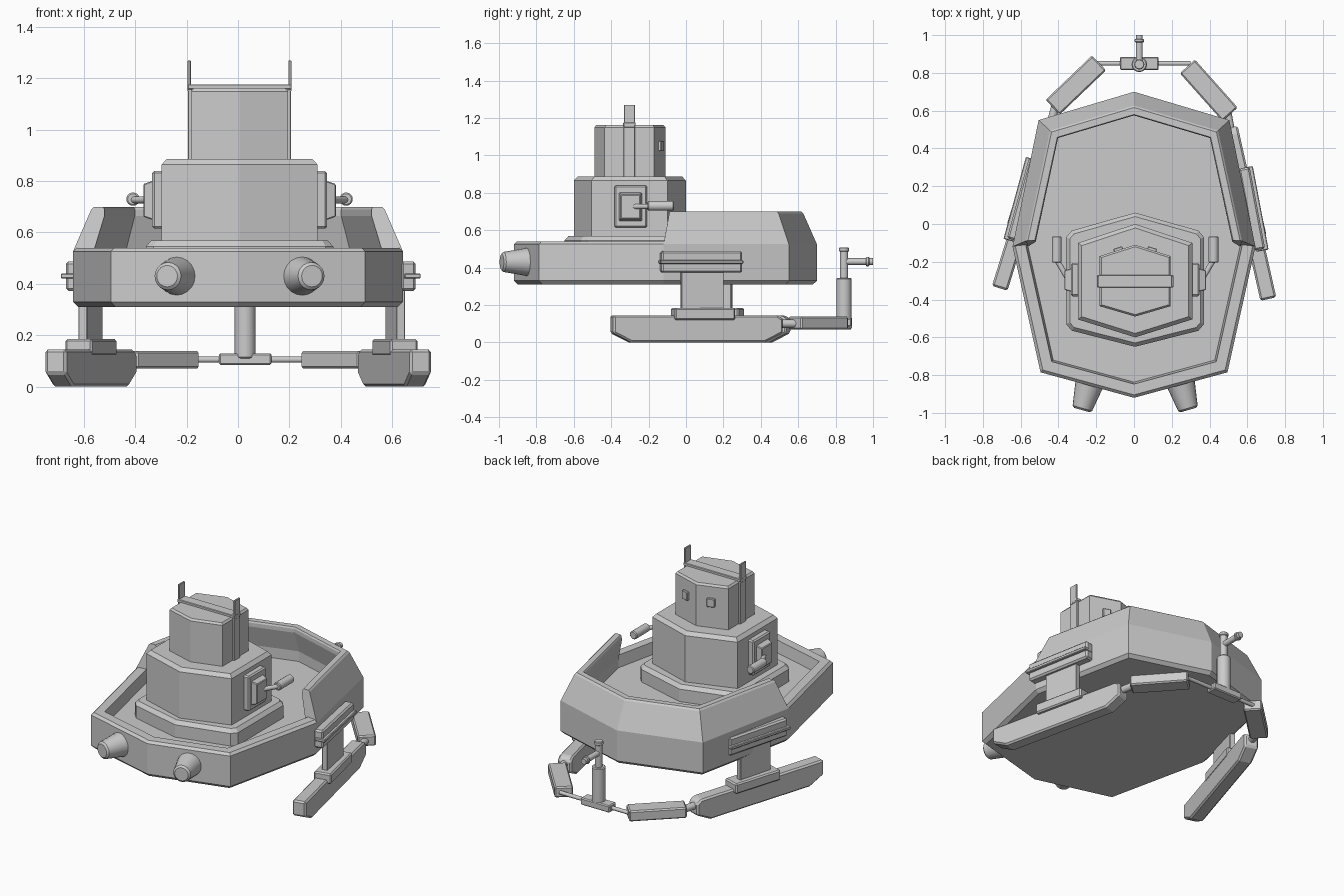
import bpy, bmesh
from math import radians, pi
from mathutils import Vector, Matrix

if "Cube" in bpy.data.objects:
    bpy.data.objects.remove(bpy.data.objects["Cube"])


def finish(name, bm, mat=None, bevel=0.0, smooth=False):
    bmesh.ops.recalc_face_normals(bm, faces=bm.faces)
    me = bpy.data.meshes.new(name)
    bm.to_mesh(me)
    bm.free()
    if mat:
        me.transform(mat)
    ob = bpy.data.objects.new(name, me)
    bpy.context.collection.objects.link(ob)
    if bevel:
        m = ob.modifiers.new("bevel", 'BEVEL')
        m.width, m.segments = bevel, 1
        m.limit_method = 'ANGLE'
    if smooth:
        bpy.ops.object.select_all(action='DESELECT')
        ob.select_set(True)
        bpy.context.view_layer.objects.active = ob
        bpy.ops.object.shade_smooth_by_angle(angle=radians(35))
    return ob


def inset(pts, d):
    """Offset a counter-clockwise convex outline inwards."""
    out, n = [], len(pts)
    for i in range(n):
        a, b, c = (Vector(pts[(i + k) % n]) for k in (-1, 0, 1))
        e1, e2 = (b - a).normalized(), (c - b).normalized()
        n1, n2 = Vector((-e1.y, e1.x)), Vector((-e2.y, e2.x))
        out.append(b + (n1 + n2) * d / (1 + n1.dot(n2)))
    return out


def loft(name, pts, rings):
    """Stack insets of one outline: rings = (inset, z)."""
    bm = bmesh.new()
    loops = [[bm.verts.new((p.x, p.y, z)) for p in inset(pts, d)] for d, z in rings]
    n = len(pts)
    for a, b in zip(loops, loops[1:]):
        for i in range(n):
            bm.faces.new((a[i], a[(i + 1) % n], b[(i + 1) % n], b[i]))
    bm.faces.new(loops[0])
    bm.faces.new(loops[-1])
    return finish(name, bm)


def box(name, c, size, angle=0, bevel=0.006, base=Matrix()):
    bm = bmesh.new()
    bmesh.ops.create_cube(bm, size=1)
    m = base @ Matrix.Translation(c) @ Matrix.Rotation(radians(angle), 4, 'Z') @ Matrix.Diagonal((*size, 1))
    return finish(name, bm, m, bevel)


def tube(name, p, q, r1, r2=None, seg=16, bevel=0.0, base=Matrix()):
    p, q = Vector(p), Vector(q)
    bm = bmesh.new()
    bmesh.ops.create_cone(bm, cap_ends=True, segments=seg, radius1=r1,
                          radius2=r1 if r2 is None else r2, depth=(q - p).length)
    m = base @ Matrix.Translation((p + q) / 2) @ (q - p).to_track_quat('Z', 'Y').to_matrix().to_4x4()
    return finish(name, bm, m, bevel, True)


def sym(half):
    """Mirror a right-hand outline (first and last point on the axis)."""
    return half + [(-x, y) for x, y in half[-2:0:-1]]


# hull with raised rim and sunken deck
hull = sym([(0, -.92), (.495, -.785), (.643, -.12), (.505, .55), (0, .70)])
loft("hull", hull, [(.02, .31), (0, .33), (0, .525), (.015, .54), (.07, .54), (.08, .465)])

# sloped wall around the rear half
section = [(0, .525), (.07, .69), (.08, .70), (.115, .70), (.12, .69), (.12, .665), (.08, .53), (.08, .46)]
bm = bmesh.new()
rows = []
for d, z in section:
    ring = [Vector(p) for p in inset(hull, d)[2:7]]
    for k in (0, 4):
        ring[k].y += max(0, z - .54) * .2
    rows.append([bm.verts.new((p.x, p.y, z)) for p in ring])
n = len(rows)
for i in range(n):
    a, b = rows[i], rows[(i + 1) % n]
    for j in range(4):
        bm.faces.new((a[j], a[j + 1], b[j + 1], b[j]))
for j in (0, 4):
    bm.faces.new([r[j] for r in rows])
finish("rear_wall", bm)

# tower, stacked six-sided blocks
cx = .006
def shift(pts): return [(x + cx, y) for x, y in pts]
loft("tower_base", shift(sym([(0, -.65), (.335, -.565), (.365, -.53), (.365, -.07), (.335, -.035), (0, .06)])),
     [(0, .46), (0, .545), (.02, .568)])
loft("tower", shift(sym([(0, -.60), (.303, -.505), (.303, -.10), (0, 0)])), [(0, .55), (0, .865), (.02, .887)])
loft("cabin", shift(sym([(0, -.49), (.188, -.435), (.188, -.17), (0, -.11)])), [(0, .88), (0, 1.15), (.01, 1.162)])
box("roof_strap", (cx, -.303, 1.167), (.405, .065, .02), bevel=.003)

for s, side in ((1, "right"), (-1, "left")):
    # cabin straps, aerials and rear windows
    box(side + "_cabin_strap", (cx + s * .193, -.303, 1.025), (.014, .06, .28), bevel=.002)
    box(side + "_aerial", (cx + s * .196, -.303, 1.21), (.012, .058, .12), bevel=.002)
    box(side + "_window", (cx + s * .088, -.139, 1.05), (.05, .03, .055), -18 * s, .004)
    # side gun with its mount
    box(side + "_gun_plate", (cx + s * .315, -.295, .727), (.05, .175, .225), bevel=.008)
    bm = bmesh.new()
    bmesh.ops.create_cone(bm, cap_ends=True, segments=4, radius1=.707, radius2=.58, depth=1)
    m = (Matrix.Translation((cx + s * .355, -.297, .725)) @ Matrix.Diagonal((.04, .125, .155, 1))
         @ Matrix.Rotation(s * pi / 2, 4, 'Y') @ Matrix.Rotation(pi / 4, 4, 'Z'))
    finish(side + "_gun_mount", bm, m, .004)
    tube(side + "_gun_arm", (cx + s * .35, -.30, .727), (cx + s * .415, -.19, .727), .014)
    tube(side + "_gun_barrel", (cx + s * .415, -.205, .73), (cx + s * .415, -.065, .73), .026, bevel=.005)
    # tapered nose nozzles
    tube(side + "_nozzle", (cx + s * .235, -.82, .43), (cx + s * .282, -.985, .43), .08, .052, 20, .01)

# lower running gear sits slightly turned about the vertical
G = Matrix.Translation((.015, 0, 0)) @ Matrix.Rotation(radians(-2.3), 4, 'Z')
profile = [(-.47, .145), (-.47, .05), (-.37, 0), (.36, 0), (.46, .05), (.46, .125), (.43, .145)]
for s, side in ((1, "right"), (-1, "left")):
    box(side + "_hull_bracket", (s * .605, .105, .43), (.06, .44, .115), 13 * s, .01, G)
    box(side + "_bracket_rib", (s * .62, .105, .43), (.065, .45, .02), 13 * s, .004, G)
    box(side + "_strut", (s * .594, .11, .28), (.035, .23, .24), 13 * s, .003, G)
    box(side + "_float_clamp", (s * .592, .115, .152), (.11, .33, .065), 15 * s, .008, G)
    # float with sloped ends
    bm = bmesh.new()
    a, b = ([bm.verts.new((x, y, z)) for y, z in profile] for x in (-.043, .043))
    bm.faces.new(a)
    bm.faces.new(b)
    for i in range(len(profile)):
        j = (i + 1) % len(profile)
        bm.faces.new((a[i], a[j], b[j], b[i]))
    finish(side + "_float", bm, G @ Matrix.Translation((s * .59, .085, 0)) @ Matrix.Rotation(radians(15 * s), 4, 'Z'), .01)
    # link arm and its hinge pin
    tube(side + "_hinge_pin", (s * .485, .48, .1), (s * .45, .63, .1), .022, base=G)
    box(side + "_link_arm", (s * .352, .722, .104), (.108, .34, .068), 44 * s, .008, G)

# rear crossbar, hub, post and handle
R = Matrix.Translation((.028, .85, 0))
tube("crossbar", (-.235, 0, .105), (.27, 0, .105), .012, seg=12, base=R)
box("crossbar_hub", (0, 0, .107), (.205, .07, .045), 0, .006, R)
tube("post", (0, -.005, .11), (0, -.005, .345), .041, bevel=.005, base=R)
tube("post_neck", (0, -.005, .34), (0, -.005, .50), .022, base=R)
tube("post_cap", (0, -.005, .485), (0, -.005, .508), .027, bevel=.004, base=R)
tube("handle", (0, -.01, .432), (0, .15, .432), .018, base=R)
tube("handle_ring", (0, .112, .432), (0, .13, .432), .025, bevel=.004, base=R)
